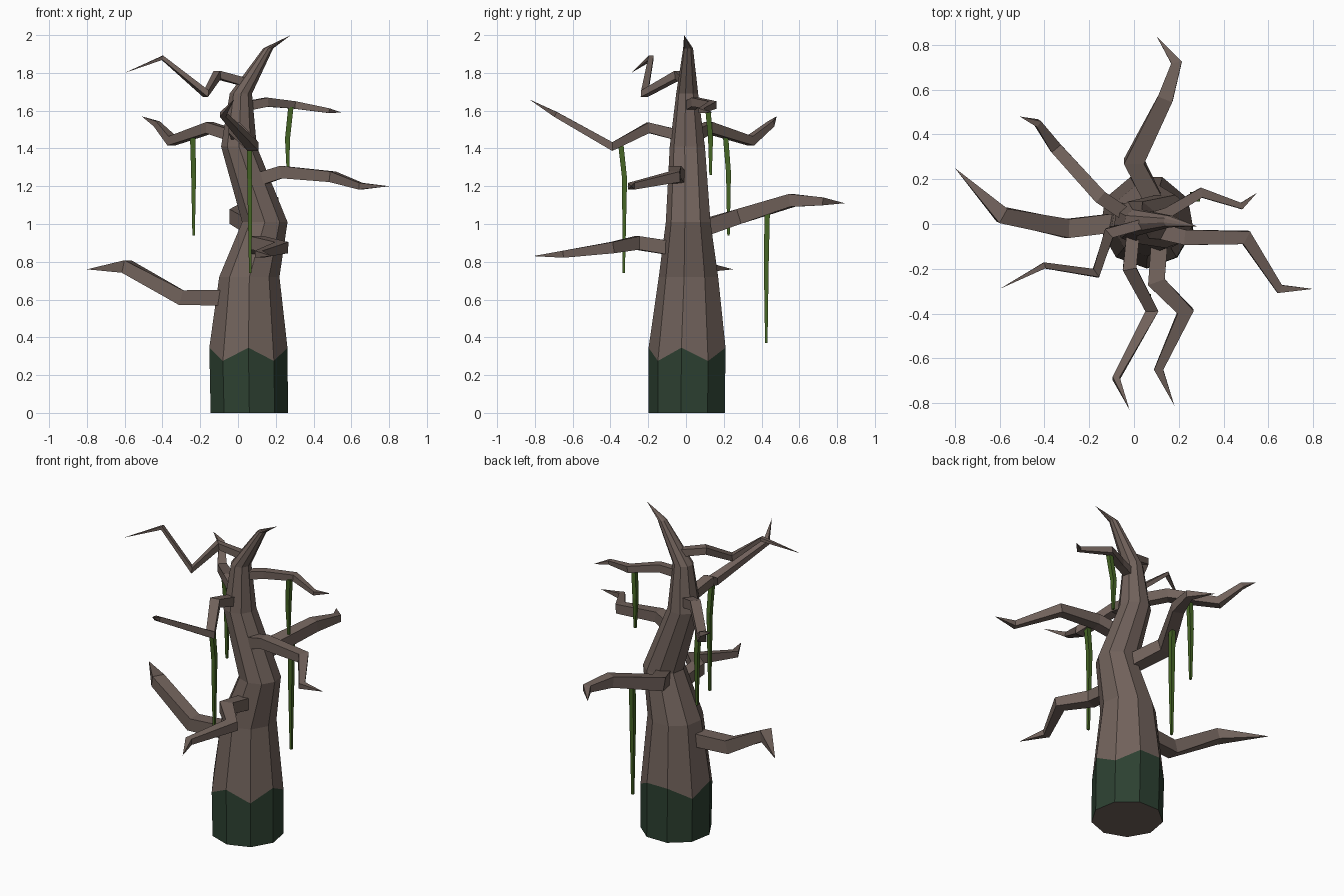
import bpy, bmesh, math
from mathutils import Vector

cube = bpy.data.objects.get("Cube")
if cube:
    bpy.data.objects.remove(cube, do_unlink=True)


def material(name, rgb):
    m = bpy.data.materials.new(name)
    m.use_nodes = True
    m.diffuse_color = (*rgb, 1)
    bsdf = next(n for n in m.node_tree.nodes if n.type == 'BSDF_PRINCIPLED')
    bsdf.inputs["Base Color"].default_value = (*rgb, 1)
    bsdf.inputs["Roughness"].default_value = 0.9
    return m


bark = material("bark brown", (0.165, 0.122, 0.105))
moss = material("dark moss green", (0.026, 0.052, 0.031))
vine_green = material("vine green", (0.060, 0.130, 0.018))


def loft(name, rings, mats, tip=None, band=None):
    """Skin a list of vertex rings, closing the end with a cap or a pointed tip."""
    bm = bmesh.new()
    loops = [[bm.verts.new(p) for p in ring] for ring in rings]
    n = len(loops[0])
    for i, (a, b) in enumerate(zip(loops, loops[1:])):
        for k in range(n):
            j = (k + 1) % n
            face = bm.faces.new((a[k], a[j], b[j], b[k]))
            face.material_index = 1 if i == band else 0
    bm.faces.new(loops[0][::-1])
    last = loops[-1]
    if tip is None:
        bm.faces.new(last)
    else:
        end = bm.verts.new(tip)
        for k in range(n):
            bm.faces.new((last[k], last[(k + 1) % n], end))
    bmesh.ops.recalc_face_normals(bm, faces=bm.faces)
    mesh = bpy.data.meshes.new(name)
    bm.to_mesh(mesh)
    bm.free()
    for m in mats:
        mesh.materials.append(m)
    obj = bpy.data.objects.new(name, mesh)
    bpy.context.collection.objects.link(obj)
    return obj


# Trunk: nine-sided rings of (x, y, z, radius); the mossy band has a zigzag top
SIDES = 9
ZIGZAG = [1, -1, 1, -1, 1, 1, -1, 1, -1]


def trunk_ring(x, y, z, r, jag=0):
    ring = []
    for k in range(SIDES):
        a = math.tau * k / SIDES - math.pi / 2
        ring.append((x + r * math.cos(a), y + r * math.sin(a), z + jag * ZIGZAG[k]))
    return ring


trunk = [trunk_ring(0.06, 0.01, 0, 0.208),
         trunk_ring(0.055, 0.012, 0.31, 0.21, 0.035),
         trunk_ring(0.06, 0.018, 0.72, 0.162),
         trunk_ring(0.142, 0.015, 1.01, 0.122),
         trunk_ring(0.005, 0.01, 1.41, 0.096),
         trunk_ring(0.015, 0.008, 1.69, 0.06),
         trunk_ring(0.16, 0.012, 1.93, 0.027)]
loft("trunk", trunk, [bark, moss], tip=(0.28, -0.01, 2.0), band=0)


def square_tube(name, points, widths, mat, pointed, side_hint=None):
    """Tapered square section swept along a path with mitred corners."""
    pts = [Vector(p) for p in points]
    rings = []
    count = len(pts) - 1 if pointed else len(pts)
    for i in range(count):
        before = (pts[i] - pts[i - 1]).normalized() if i else None
        after = (pts[i + 1] - pts[i]).normalized() if i + 1 < len(pts) else before
        before = before or after
        t = (before + after).normalized()
        side = side_hint or t.cross(Vector((0, 0, 1))).normalized()
        up = side.cross(t).normalized()
        half = widths[i] / 2
        mitre = min(1.25, 1 / max(0.5, t.dot(after)))
        s, u = side * half * mitre, up * half
        rings.append([pts[i] + s + u, pts[i] - s + u, pts[i] - s - u, pts[i] + s - u])
    return loft(name, rings, [mat], tip=pts[-1] if pointed else None)


# Crooked branches: base width, then the path from inside the trunk to the tip
branches = {
    "back_branch": (0.085, [(0.11, 0.06, 0.97), (0.0, 0.28, 1.04), (0.14, 0.56, 1.125),
                            (0.19, 0.72, 1.12), (0.1, 0.84, 1.11)]),
    "right_low_branch": (0.085, [(0.04, 0.02, 0.61), (-0.3, -0.02, 0.61),
                                 (-0.59, 0.04, 0.775), (-0.8, 0.25, 0.76)]),
    "right_back_branch": (0.062, [(0.0, 0.02, 1.46), (-0.15, 0.12, 1.51), (-0.35, 0.34, 1.44),
                                  (-0.43, 0.45, 1.53), (-0.51, 0.48, 1.57)]),
    "right_top_branch": (0.045, [(0.04, 0.0, 1.75), (-0.11, -0.04, 1.79), (-0.17, -0.22, 1.69),
                                 (-0.4, -0.185, 1.88), (-0.6, -0.29, 1.8)]),
    "front_upper_branch": (0.058, [(0.0, 0.0, 1.46), (-0.02, -0.2, 1.51), (0.08, -0.39, 1.41),
                                   (-0.08, -0.69, 1.58), (-0.02, -0.83, 1.66)]),
    "front_lower_branch": (0.075, [(0.12, 0.0, 0.86), (0.1, -0.26, 0.9), (0.23, -0.39, 0.875),
                                   (0.11, -0.65, 0.84), (0.18, -0.81, 0.83)]),
    "left_lower_branch": (0.07, [(0.06, -0.02, 1.22), (0.23, -0.06, 1.275), (0.5, -0.06, 1.25),
                                 (0.65, -0.29, 1.2), (0.8, -0.29, 1.2)]),
    "left_upper_branch": (0.05, [(0.02, 0.01, 1.62), (0.15, 0.05, 1.645), (0.3, 0.14, 1.63),
                                 (0.48, 0.08, 1.6), (0.55, 0.14, 1.59)]),
}
TAPER = [1.0, 0.95, 0.8, 0.5]
for name, (width, path) in branches.items():
    square_tube(name, path, [width * t for t in TAPER], bark, True)

# Hanging vines: slender strands dropping from the branches
vines = {
    "right_vine": [(-0.24, 0.21, 1.46), (-0.235, 0.225, 1.27), (-0.235, 0.225, 0.94)],
    "left_vine": [(0.28, 0.115, 1.62), (0.262, 0.13, 1.45), (0.265, 0.13, 1.26)],
    "front_vine": [(0.06, -0.345, 1.42), (0.062, -0.325, 1.24), (0.065, -0.33, 0.74)],
    "back_vine": [(0.075, 0.43, 1.06), (0.075, 0.425, 0.8), (0.075, 0.425, 0.37)],
}
for name, path in vines.items():
    square_tube(name, path, [0.028, 0.026, 0.013], vine_green, False, Vector((1, 0, 0)))
